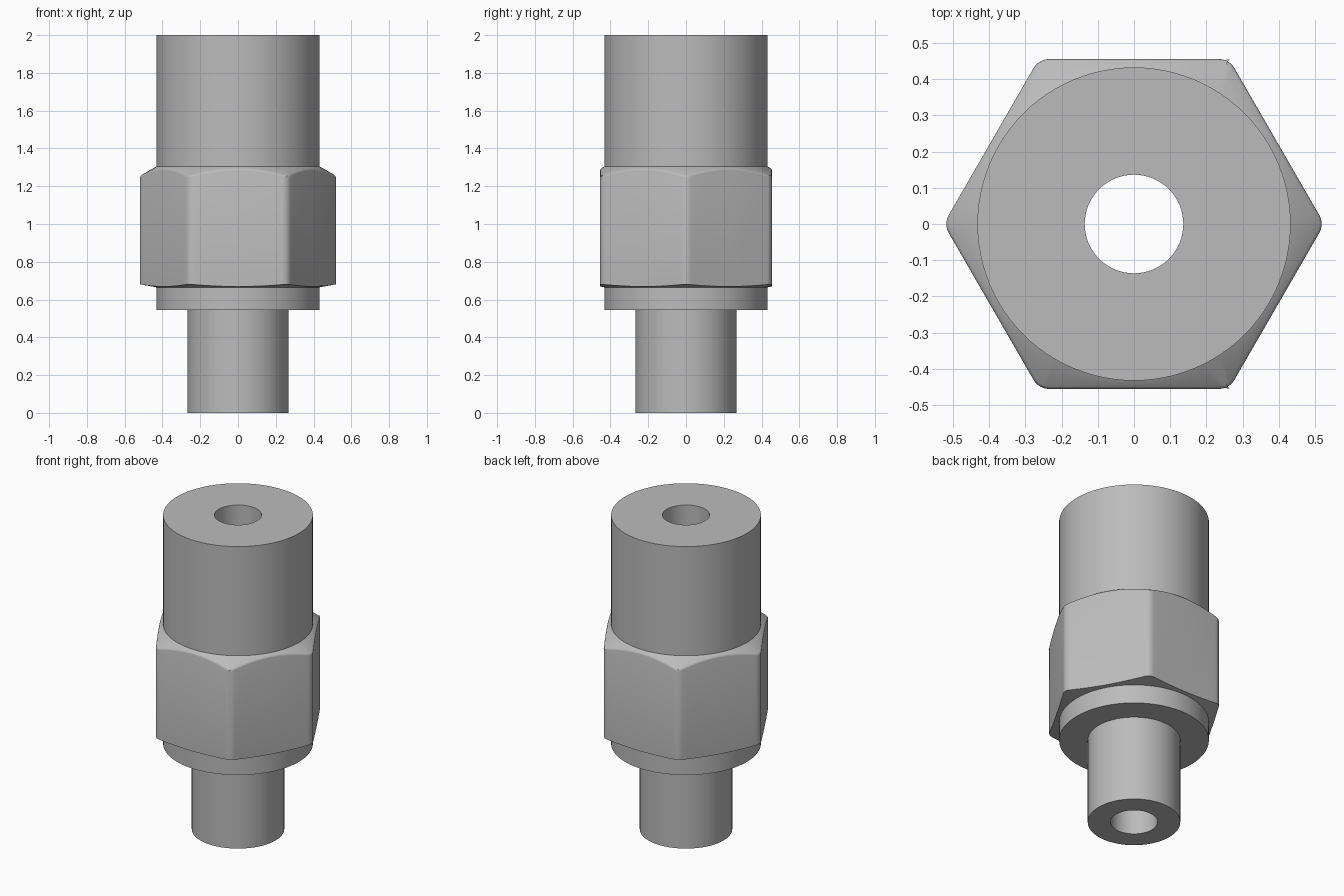
import bpy, bmesh, math
from mathutils import Vector, Matrix

cube = bpy.data.objects.get("Cube")
if cube:
    bpy.data.objects.remove(cube, do_unlink=True)

SEGMENTS = 96
BORE, STEM, BODY = 0.136, 0.267, 0.432     # radii of the turned sections
APOTHEM, CORNER_RADIUS = 0.455, 0.05       # hexagon flats and rounded corners
NUT_LOW, NUT_HIGH, OVERSIZE = 0.665, 1.305, 0.55

steel = bpy.data.materials.new("steel grey")
steel.use_nodes = True
grey = (0.5, 0.5, 0.5, 1)
steel.diffuse_color = grey
steel.node_tree.nodes["Principled BSDF"].inputs["Base Color"].default_value = grey


def make_object(name, bm):
    bmesh.ops.recalc_face_normals(bm, faces=bm.faces)
    mesh = bpy.data.meshes.new(name)
    bm.to_mesh(mesh)
    bm.free()
    mesh.materials.append(steel)
    obj = bpy.data.objects.new(name, mesh)
    bpy.context.collection.objects.link(obj)
    return obj


def lathe(name, profile):
    """Turn a closed (radius, z) profile around the z axis."""
    bm = bmesh.new()
    rings = []
    for i in range(SEGMENTS):
        turn = Matrix.Rotation(math.tau * i / SEGMENTS, 3, "Z")
        rings.append([bm.verts.new(turn @ Vector((r, 0, z))) for r, z in profile])
    for i, ring in enumerate(rings):
        after = rings[(i + 1) % SEGMENTS]
        for j in range(len(profile)):
            k = (j + 1) % len(profile)
            bm.faces.new((ring[j], after[j], after[k], ring[k]))
    return make_object(name, bm)


def hex_prism(name, low, high, steps=6):
    """Hexagonal prism with rounded upright corners."""
    bm = bmesh.new()
    reach = (APOTHEM - CORNER_RADIUS) / math.cos(math.pi / 6)
    verts = []
    for corner in range(6):
        middle = corner * math.pi / 3
        for s in range(steps + 1):
            a = middle + (s / steps - 0.5) * math.pi / 3
            verts.append(bm.verts.new((
                reach * math.cos(middle) + CORNER_RADIUS * math.cos(a),
                reach * math.sin(middle) + CORNER_RADIUS * math.sin(a), low)))
    base = bm.faces.new(verts)
    top = bmesh.ops.extrude_face_region(bm, geom=[base], use_keep_orig=True)
    moved = [v for v in top["geom"] if isinstance(v, bmesh.types.BMVert)]
    bmesh.ops.translate(bm, verts=moved, vec=(0, 0, high - low))
    return make_object(name, bm)


# Turned body with bore, stem, collar, conical nut blank and upper sleeve
flare = OVERSIZE - BODY
fitting = lathe("hex_fitting_body", [
    (BORE, 0), (STEM, 0), (STEM, 0.545), (BODY, 0.545), (BODY, NUT_LOW),
    (OVERSIZE, NUT_LOW + flare * 0.18), (OVERSIZE, NUT_HIGH - flare * 0.58),
    (BODY, NUT_HIGH), (BODY, 2), (BORE, 2)])

# Mill the flats: keep only what lies inside the hexagon
cutter = hex_prism("hex_cutter", -0.5, 2.5)
cutter.hide_render = True
mill = fitting.modifiers.new("mill flats", "BOOLEAN")
mill.operation = "INTERSECT"
mill.solver = "EXACT"
mill.object = cutter
bpy.context.view_layer.objects.active = fitting
fitting.select_set(True)
bpy.ops.object.modifier_apply(modifier=mill.name)
bpy.data.objects.remove(cutter, do_unlink=True)

# Ease the upper edge where the flats meet the chamfer
bm = bmesh.new()
bm.from_mesh(fitting.data)
bm.normal_update()
rim = []
for edge in bm.edges:
    mid = (edge.verts[0].co + edge.verts[1].co) / 2
    if 1.2 < mid.z < NUT_HIGH - 0.004 and mid.xy.length > BODY + 0.01 and len(edge.link_faces) == 2:
        slopes = sorted(abs(f.normal.z) for f in edge.link_faces)
        if slopes[0] < 0.1 and slopes[1] > 0.4:
            rim.append(edge)
bmesh.ops.bevel(bm, geom=rim, offset=0.008, segments=2, profile=0.5,
                affect="EDGES", clamp_overlap=False)
bm.to_mesh(fitting.data)
bm.free()

bpy.ops.object.select_all(action="DESELECT")
fitting.select_set(True)
bpy.context.view_layer.objects.active = fitting
bpy.ops.object.shade_smooth_by_angle(angle=math.radians(32))
